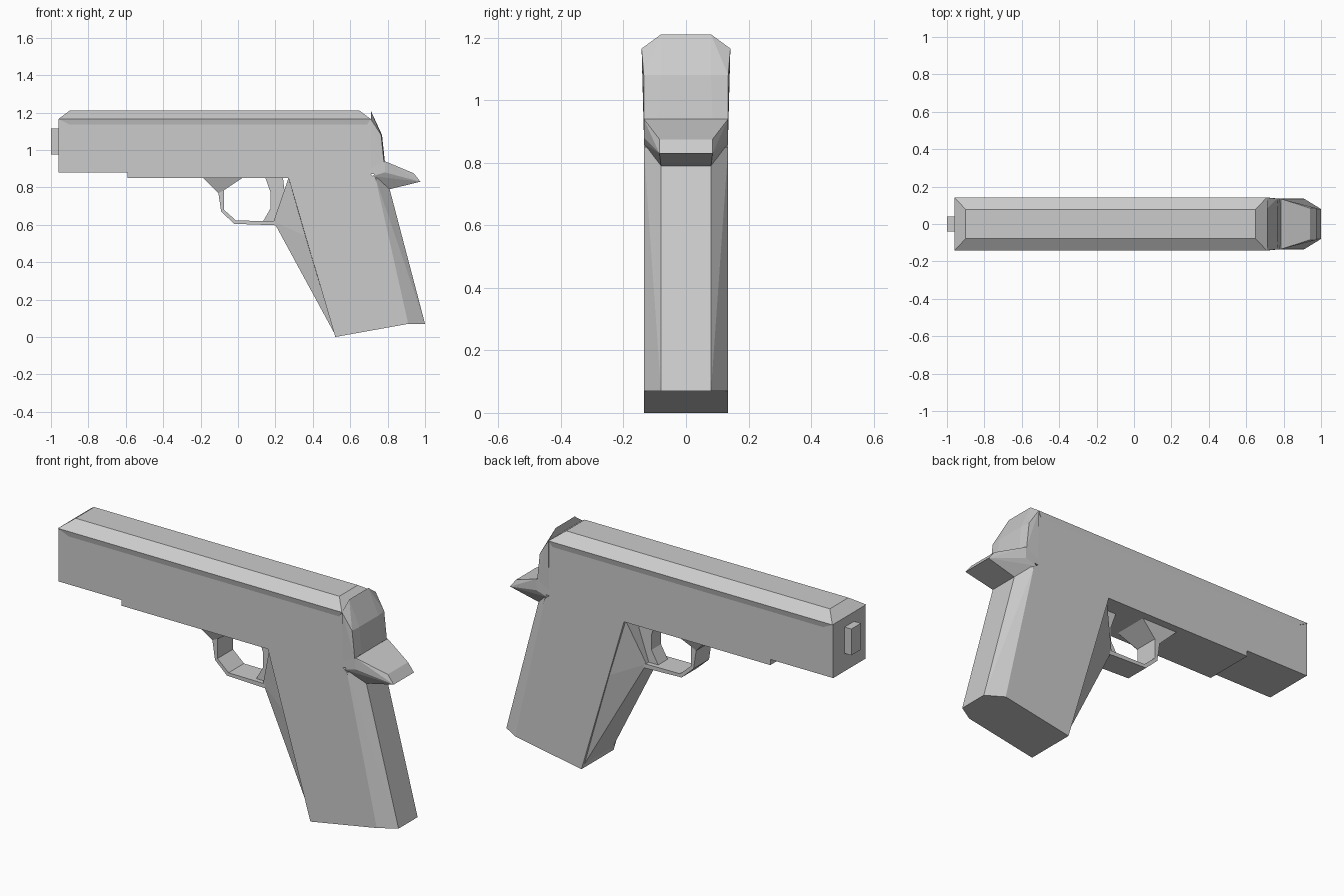
import bpy
import bmesh


def finish(name, bm):
    bmesh.ops.recalc_face_normals(bm, faces=bm.faces)
    mesh = bpy.data.meshes.new(name)
    bm.to_mesh(mesh)
    bm.free()
    obj = bpy.data.objects.new(name, mesh)
    bpy.context.collection.objects.link(obj)
    return obj


def prism(name, profile, half):
    """Side profile (x, z) extruded symmetrically across y."""
    bm = bmesh.new()
    face = bm.faces.new([bm.verts.new((x, -half, z)) for x, z in profile])
    ext = bmesh.ops.extrude_face_region(bm, geom=[face])["geom"]
    verts = [g for g in ext if isinstance(g, bmesh.types.BMVert)]
    bmesh.ops.translate(bm, verts=verts, vec=(0, 2 * half, 0))
    return finish(name, bm)


def mirrored_hull(name, points):
    """Faceted solid around (x, half width, z) points mirrored in y."""
    bm = bmesh.new()
    for x, half, z in points:
        for side in (-1, 1):
            bm.verts.new((x, side * half, z))
    bmesh.ops.convex_hull(bm, input=bm.verts[:])
    bmesh.ops.dissolve_limit(bm, angle_limit=0.02, verts=bm.verts[:], edges=bm.edges[:])
    return finish(name, bm)


def band(name, stations):
    """Curved bar through stations (outer x, z, inner x, z, half width)."""
    bm = bmesh.new()
    rings = []
    for ox, oz, ix, iz, h in stations:
        corners = ((ox, -h, oz), (ox, h, oz), (ix, h, iz), (ix, -h, iz))
        rings.append([bm.verts.new(c) for c in corners])
    for a, b in zip(rings, rings[1:]):
        for i in range(4):
            j = (i + 1) % 4
            bm.faces.new((a[i], a[j], b[j], b[i]))
    bm.faces.new(rings[0])
    bm.faces.new(rings[-1])
    return finish(name, bm)


# Body and raked grip in one side profile
prism("frame_and_grip", [
    (-0.96, 0.88), (-0.59, 0.88), (-0.59, 0.85), (0.27, 0.85), (0.52, 0.0),
    (0.91, 0.07), (0.735, 0.85), (0.71, 0.87), (0.78, 0.88), (0.78, 0.94),
    (0.765, 1.08), (0.71, 1.165), (-0.96, 1.165)], 0.135)

# Bevelled top with a slight side overhang
mirrored_hull("slide_top", [
    (-0.90, 0.135, 1.135), (0.69, 0.135, 1.135),
    (-0.96, 0.142, 1.165), (0.71, 0.142, 1.165),
    (-0.90, 0.078, 1.21), (0.65, 0.078, 1.21)])

# Rounded rear cap
mirrored_hull("rear_cap", [
    (0.71, 0.08, 1.21), (0.71, 0.142, 1.165), (0.71, 0.135, 0.90),
    (0.765, 0.135, 1.08), (0.77, 0.08, 1.08),
    (0.78, 0.135, 0.94), (0.785, 0.085, 0.94)])

# Tang over the hand
mirrored_hull("rear_tang", [
    (0.72, 0.135, 0.86), (0.785, 0.135, 0.94), (0.785, 0.135, 0.88),
    (0.94, 0.085, 0.875), (0.975, 0.085, 0.83), (0.81, 0.08, 0.79)])

# Chamfered back of the grip
mirrored_hull("grip_back", [
    (0.735, 0.135, 0.85), (0.91, 0.135, 0.07),
    (0.795, 0.08, 0.85), (1.0, 0.08, 0.07)])

# Web joining the guard to the front of the grip
mirrored_hull("grip_web", [
    (0.27, 0.12, 0.85), (0.235, 0.06, 0.68), (0.19, 0.06, 0.618),
    (0.26, 0.065, 0.595), (0.34, 0.065, 0.545),
    (0.36, 0.13, 0.54), (0.515, 0.12, 0.02)])

# Open guard loop
band("trigger_guard", [
    (-0.19, 0.855, 0.03, 0.855, 0.095), (-0.105, 0.77, -0.075, 0.785, 0.065),
    (-0.09, 0.67, -0.075, 0.68, 0.065), (-0.02, 0.605, -0.01, 0.622, 0.065),
    (0.26, 0.595, 0.22, 0.62, 0.065)])

# Curved trigger
band("trigger", [
    (0.145, 0.855, 0.24, 0.855, 0.04), (0.175, 0.77, 0.25, 0.77, 0.04),
    (0.175, 0.69, 0.235, 0.69, 0.04), (0.135, 0.62, 0.20, 0.62, 0.04)])

# Square muzzle stub
prism("muzzle", [(-1.0, 0.975), (-0.95, 0.975), (-0.95, 1.115), (-1.0, 1.115)], 0.04)
